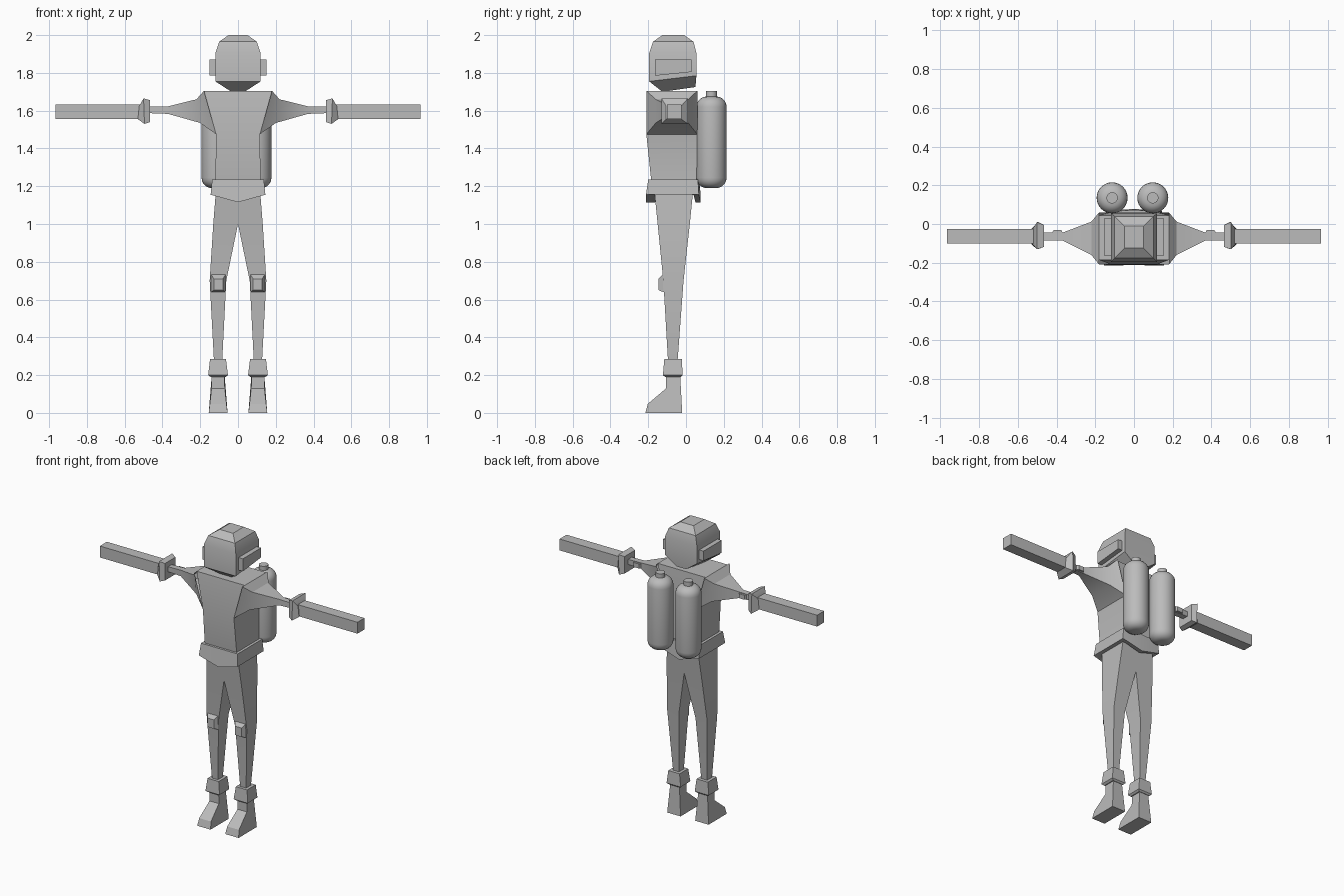
import bpy, bmesh, math

if "Cube" in bpy.data.objects:
    bpy.data.objects.remove(bpy.data.objects["Cube"])

grey = bpy.data.materials.new("suit_grey")
grey.diffuse_color = (0.5, 0.5, 0.5, 1)
grey.use_nodes = True
grey.node_tree.nodes["Principled BSDF"].inputs["Base Color"].default_value = grey.diffuse_color


def finish(name, bm, mirror=False, angle=30):
    bmesh.ops.recalc_face_normals(bm, faces=bm.faces)
    me = bpy.data.meshes.new(name)
    bm.to_mesh(me)
    bm.free()
    me.materials.append(grey)
    ob = bpy.data.objects.new(name, me)
    bpy.context.collection.objects.link(ob)
    if mirror:
        ob.modifiers.new("mirror", 'MIRROR').use_axis[0] = True
    bpy.ops.object.select_all(action='DESELECT')
    bpy.context.view_layer.objects.active = ob
    ob.select_set(True)
    bpy.ops.object.shade_smooth_by_angle(angle=math.radians(angle))
    return ob


def loft(name, rings, mirror=False, caps=(True, True)):
    """Skin a list of equal-length point loops, capping the chosen ends."""
    bm = bmesh.new()
    loops = [[bm.verts.new(p) for p in r] for r in rings]
    n = len(loops[0])
    for a, b in zip(loops, loops[1:]):
        for i in range(n):
            j = (i + 1) % n
            bm.faces.new((a[i], a[j], b[j], b[i]))
    if caps[0]:
        bm.faces.new(loops[0])
    if caps[1]:
        bm.faces.new(loops[-1])
    return finish(name, bm, mirror)


def zring(x0, x1, y0, y1, zf, zb=None):
    """Rectangle across x and y; the front and back heights may differ."""
    zb = zf if zb is None else zb
    return [(x0, y0, zf), (x1, y0, zf), (x1, y1, zb), (x0, y1, zb)]


def xring(x0, x1, y0, y1, z0, z1):
    """Rectangle across y and z; x0 at the low edge, x1 at the high edge."""
    return [(x0, y0, z0), (x0, y1, z0), (x1, y1, z1), (x1, y0, z1)]


# Helmet with chamfered crown and tapering chin
loft("helmet", [
    zring(-.035, .035, -.125, .05, 1.70, 1.725),
    zring(-.12, .12, -.195, .055, 1.755, 1.785),
    zring(-.12, .12, -.195, .055, 1.905),
    zring(-.10, .10, -.175, .04, 1.965),
    zring(-.05, .05, -.125, -.01, 2.0)])

# Ear covers
loft("ear_cover", [
    [(x, -.165, 1.785), (x, .03, 1.805), (x, .03, 1.87), (x, -.165, 1.87)]
    for x in (.11, .152)], True)

# Torso
loft("torso", [
    zring(-.12, .12, -.18, .055, 1.19),
    zring(-.116, .116, -.21, .06, 1.475),
    zring(-.18, .18, -.185, .045, 1.705)])

# Shoulders tapering into thin arms
loft("arm", [
    xring(.116, .18, -.21, .06, 1.475, 1.705),
    xring(.20, .22, -.16, .012, 1.535, 1.66),
    xring(.37, .37, -.085, -.045, 1.583, 1.623),
    xring(.50, .50, -.085, -.045, 1.588, 1.62)], True, (False, True))

# Small elbow pads
loft("elbow_pad", [
    [(.365, y, z), (.425, y, z), (.415, -.032, z), (.375, -.032, z)]
    for y, z in ((-.05, 1.588), (-.05, 1.618))], True)

# Wrist cuffs
loft("wrist_cuff", [
    xring(.465, .465, -.118, -.005, 1.54, 1.655),
    xring(.495, .50, -.13, .01, 1.53, 1.665),
    xring(.53, .523, -.105, -.025, 1.555, 1.625)], True)

# Square forearm bars
loft("forearm_bar", [
    xring(x, x, -.10, -.025, 1.556, 1.633) for x in (.515, .965)], True)


# Belt with pointed lower edge front and back
def belt_ring(w, y0, y1, z, drop):
    return [(-w, y0, z), (0, y0, z - drop), (w, y0, z),
            (w, y1, z), (0, y1 + .01, z - drop), (-w, y1, z)]


loft("belt", [
    belt_ring(.118, -.165, .04, 1.155, .04),
    belt_ring(.145, -.212, .068, 1.155, .04),
    belt_ring(.137, -.20, .063, 1.235, 0),
    belt_ring(.115, -.18, .05, 1.235, 0)])

# Legs meeting at the crotch
loft("leg", [
    zring(0, .115, -.17, .04, 1.20),
    zring(0, .131, -.15, .02, 1.0),
    zring(.062, .15, -.12, -.013, .70),
    zring(.084, .127, -.095, -.045, .27)], True, (False, True))

# Knee pads
loft("knee_pad", [
    [(a, y, z0), (b, y, z0), (b, y, z1), (a, y, z1)]
    for a, b, y, z0, z1 in ((.065, .142, -.11, .64, .733),
                            (.065, .142, -.122, .64, .733),
                            (.08, .128, -.145, .65, .71))], True)

# Ankle cuffs
loft("ankle_cuff", [
    zring(.065, .145, -.11, -.027, .19),
    zring(.053, .158, -.122, -.018, .20),
    zring(.064, .148, -.115, -.022, .285)], True)

# Boots: side profile whose half width grows towards the sole
boot = [(-.105, .20, .034), (-.105, .13, .035), (-.202, .048, .044),
        (-.215, 0, .05), (-.02, 0, .05), (-.031, .20, .034)]
loft("boot", [[(.105 + s * w, y, z) for y, z, w in boot] for s in (-1, 1)], True)

# Air tanks: lathed profile with rounded ends and a short valve
profile = [(0, 1.19)]
profile += [(.025 + .055 * math.sin(a), 1.245 - .055 * math.cos(a))
            for a in [i * math.pi / 10 for i in range(6)]]
profile += [(.025 + .055 * math.cos(a), 1.62 + .055 * math.sin(a))
            for a in [i * math.pi / 10 for i in range(6)]]
profile += [(.029, 1.675), (.029, 1.703), (0, 1.703)]
for side, cx in (("left", -.113), ("right", .097)):
    bm = bmesh.new()
    pts = [bm.verts.new((cx + r, .135, z)) for r, z in profile]
    edges = [bm.edges.new(e) for e in zip(pts, pts[1:])]
    bmesh.ops.spin(bm, geom=pts + edges, cent=(cx, .135, 0), axis=(0, 0, 1),
                   angle=2 * math.pi, steps=32, use_duplicate=False)
    bmesh.ops.remove_doubles(bm, verts=bm.verts, dist=.0005)
    finish("air_tank_" + side, bm)
